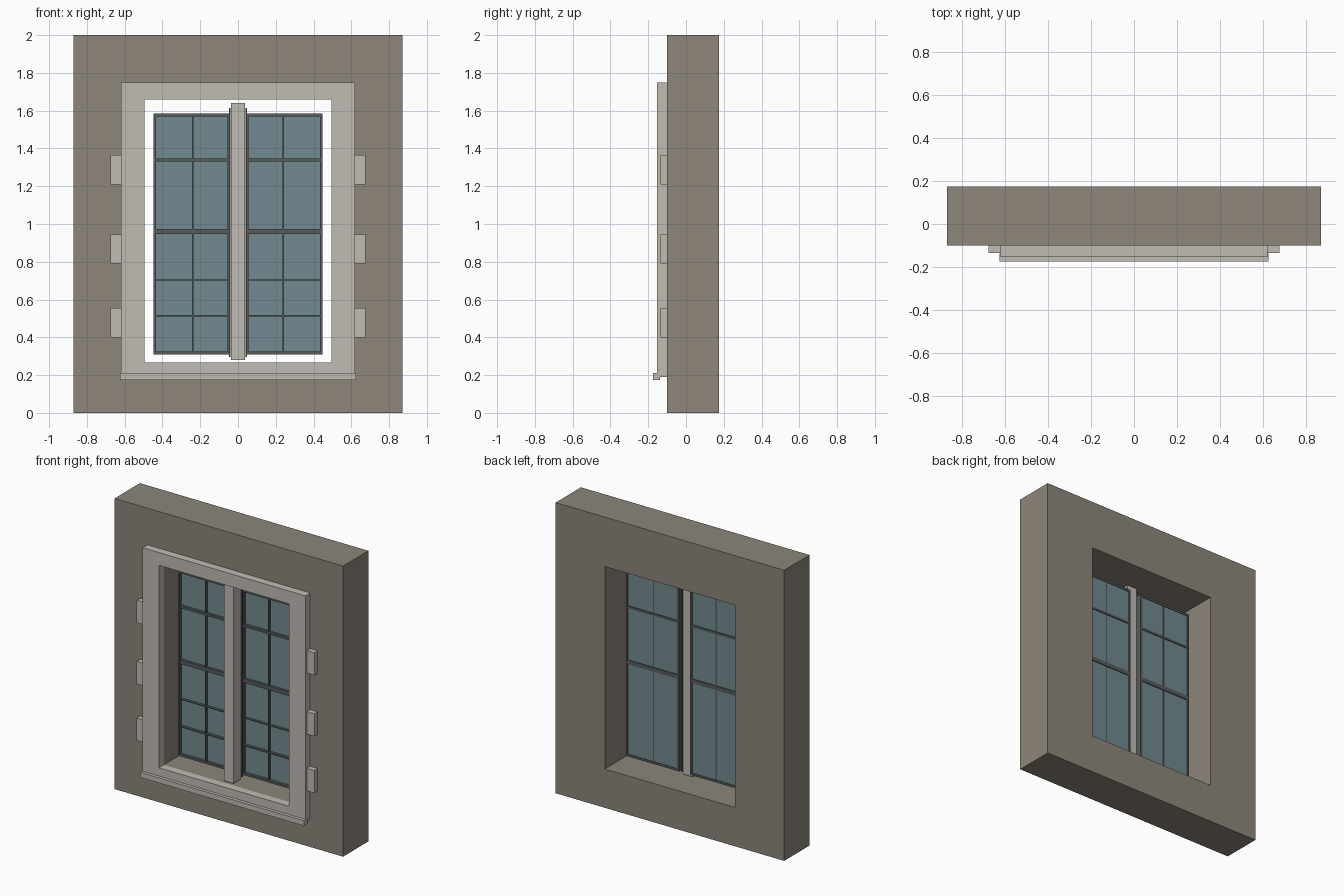
import bpy
import bmesh
from mathutils import Matrix, Vector

if "Cube" in bpy.data.objects:
    bpy.data.objects.remove(bpy.data.objects["Cube"], do_unlink=True)


def material(name, rgb):
    m = bpy.data.materials.new(name)
    m.use_nodes = True
    m.diffuse_color = (*rgb, 1)
    m.node_tree.nodes["Principled BSDF"].inputs["Base Color"].default_value = (*rgb, 1)
    return m


STONE = material("brown stone", (0.266, 0.238, 0.195))
TRIM = material("pale trim", (0.527, 0.497, 0.451))
METAL = material("dark grey metal", (0.095, 0.11, 0.107))
GLASS = material("blue grey glass", (0.165, 0.254, 0.279))


def finish(name, bm, mat):
    bmesh.ops.recalc_face_normals(bm, faces=bm.faces)
    mesh = bpy.data.meshes.new(name)
    bm.to_mesh(mesh)
    bm.free()
    mesh.materials.append(mat)
    ob = bpy.data.objects.new(name, mesh)
    bpy.context.scene.collection.objects.link(ob)
    return ob


def box(name, x, y, z, mat):
    """Box from (min, max) ranges on each axis."""
    lo, hi = Vector((x[0], y[0], z[0])), Vector((x[1], y[1], z[1]))
    bm = bmesh.new()
    bmesh.ops.create_cube(bm, size=1, matrix=Matrix.Translation((lo + hi) / 2)
                          @ Matrix.Diagonal((*(hi - lo), 1)))
    return finish(name, bm, mat)


def ring(name, outer, inner, y, mat):
    """Rectangular frame; outer and inner are (x0, x1, z0, z1)."""
    bm = bmesh.new()

    def loop(r, depth):
        x0, x1, z0, z1 = r
        return [bm.verts.new((px, depth, pz))
                for px, pz in ((x0, z0), (x1, z0), (x1, z1), (x0, z1))]

    loops = [loop(outer, y[0]), loop(inner, y[0]), loop(inner, y[1]), loop(outer, y[1])]
    for k in range(4):
        a, b = loops[k], loops[(k + 1) % 4]
        for i in range(4):
            j = (i + 1) % 4
            bm.faces.new((a[i], a[j], b[j], b[i]))
    return finish(name, bm, mat)


# Wall with its opening, and the raised surround
opening = (-0.495, 0.495, 0.267, 1.66)
ring("wall", (-0.87, 0.87, 0, 2), opening, (-0.1, 0.175), STONE)
ring("surround", (-0.62, 0.62, 0.19, 1.748), opening, (-0.153, -0.1), TRIM)
box("sill_lip", (-0.625, 0.625), (-0.175, -0.138), (0.175, 0.21), TRIM)
box("centre_post", (-0.038, 0.036), (-0.1, -0.02), (0.28, 1.64), TRIM)

for side, s in (("left", 1), ("right", -1)):
    def span(a, b):
        return sorted((s * a, s * b))

    # Stone blocks beside the surround
    for i, z in enumerate((0.4, 0.79, 1.21)):
        box(f"{side}_block_{i + 1}", span(0.62, 0.676), (-0.136, -0.1), (z, z + 0.155), TRIM)

    # Sash frame and pane
    x0, x1 = span(0.043, 0.447)
    ring(f"{side}_sash", (x0, x1, 0.31, 1.585),
         (x0 + 0.013, x1 - 0.013, 0.325, 1.57), (-0.014, 0.016), METAL)
    box(f"{side}_pane", (x0 + 0.01, x1 - 0.01), (0.004, 0.012), (0.32, 1.575), GLASS)
    box(f"{side}_hinge_strip", span(0.04, 0.047), (-0.022, -0.014), (0.297, 1.615), METAL)

    # Glazing bars; the two thick rails show on both faces
    inner = (x0 + 0.01, x1 - 0.01)
    box(f"{side}_upright_bar", span(0.235, 0.244), (-0.012, 0.0125), (0.32, 1.575), METAL)
    for label, z, h, back in (("top_rail", 1.338, 0.016, 0.018),
                              ("middle_rail", 0.96, 0.028, 0.018),
                              ("thin_bar", 0.703, 0.006, 0.008),
                              ("lower_bar", 0.514, 0.01, 0.008)):
        box(f"{side}_{label}", inner, (-0.013, back), (z - h / 2, z + h / 2), METAL)
